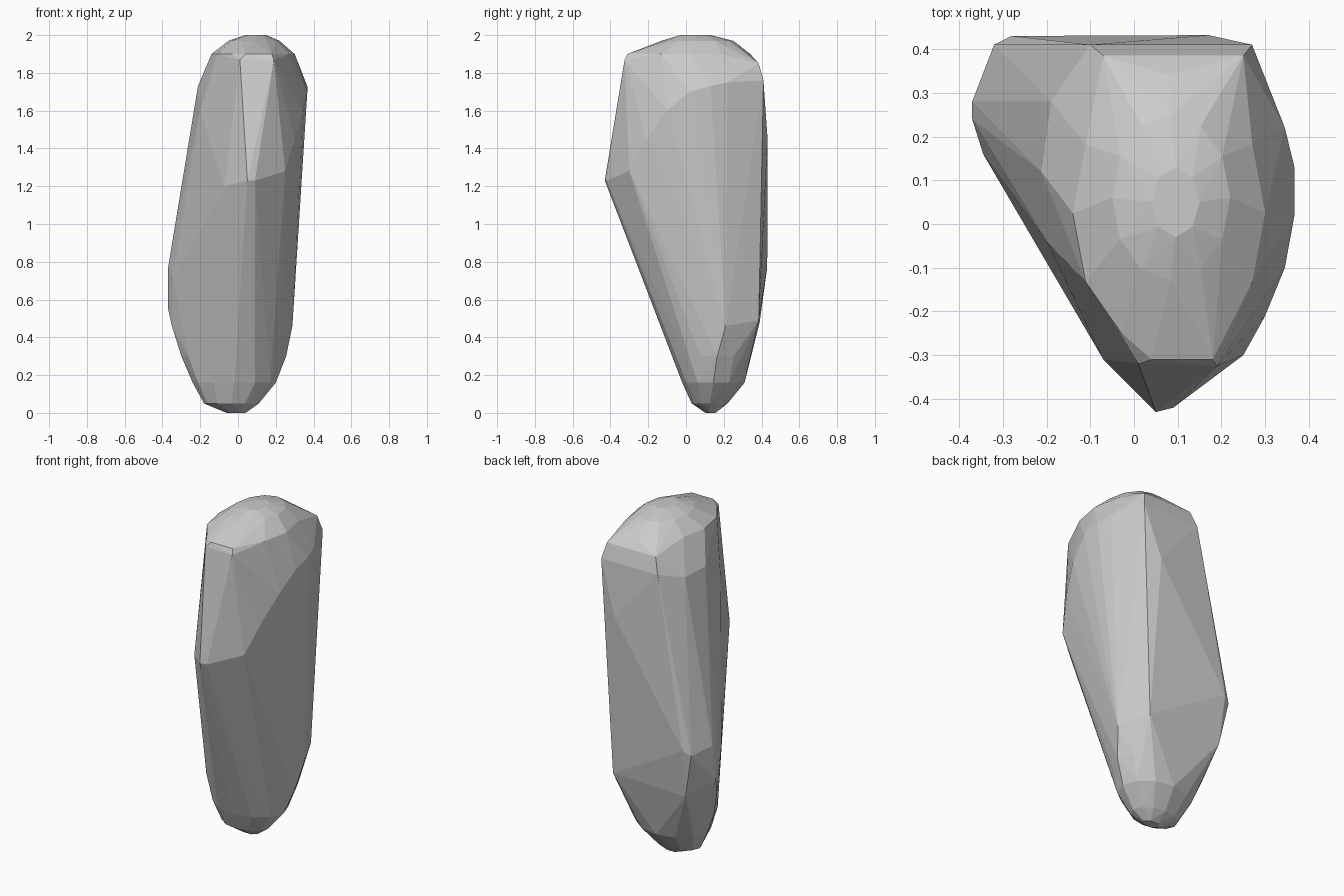
import bpy, bmesh, math

bm = bmesh.new()


def ring(z, x0, x1, y0, y1, n=12):
    """Oval of points filling the given x and y range at height z."""
    for i in range(n):
        a = 2 * math.pi * i / n
        bm.verts.new(((x0 + x1) / 2 + (x1 - x0) / 2 * math.cos(a),
                      (y0 + y1) / 2 + (y1 - y0) / 2 * math.sin(a), z))


# rounded foot
ring(0.00, -0.06, 0.04, 0.10, 0.16, 6)
ring(0.05, -0.18, 0.11, 0.03, 0.22)
ring(0.16, -0.24, 0.20, -0.02, 0.31)
ring(0.30, -0.30, 0.255, -0.01, 0.34)
ring(0.46, -0.35, 0.288, 0.05, 0.37)

# domed top
ring(2.00, 0.04, 0.15, -0.03, 0.13, 8)
ring(1.97, -0.05, 0.22, -0.13, 0.25)
ring(1.90, -0.14, 0.30, -0.29, 0.34)

# corners of the chipped faces
corners = [
    # front tip and the edges running away from it
    (0.05, -0.43, 1.23), (0.09, -0.42, 1.23), (-0.07, -0.31, 1.20),
    (0.25, -0.30, 1.28), (0.30, -0.21, 1.45), (0.345, -0.10, 1.60),
    # right flank
    (0.367, 0.02, 1.70), (0.367, 0.13, 1.73), (0.345, 0.22, 1.75),
    # brow above the tip
    (0.04, -0.31, 1.90), (0.18, -0.31, 1.90), (0.01, -0.32, 1.87), (0.19, -0.325, 1.87),
    # left shoulder
    (-0.20, -0.04, 1.60), (-0.212, 0.12, 1.73), (-0.19, 0.28, 1.72),
    # left bulge
    (-0.37, 0.28, 0.77), (-0.37, 0.24, 0.77), (-0.37, 0.25, 0.55), (-0.345, 0.16, 0.72),
    # flat back
    (-0.07, 0.385, 1.85), (0.25, 0.385, 1.85), (-0.10, 0.41, 1.76), (0.27, 0.41, 1.76),
    (0.17, 0.432, 1.45), (-0.28, 0.43, 0.77), (-0.32, 0.41, 0.74),
    (0.21, 0.385, 0.49), (-0.27, 0.39, 0.48),
]
for c in corners:
    bm.verts.new(c)

# wrap the points into one solid
res = bmesh.ops.convex_hull(bm, input=list(bm.verts))
bmesh.ops.delete(bm, geom=[v for v in bm.verts if not v.link_faces], context='VERTS')
bmesh.ops.dissolve_limit(bm, angle_limit=math.radians(1.5), verts=list(bm.verts), edges=list(bm.edges))
bmesh.ops.recalc_face_normals(bm, faces=list(bm.faces))

mesh = bpy.data.meshes.new("standing_stone")
bm.to_mesh(mesh)
bm.free()
bpy.context.collection.objects.link(bpy.data.objects.new("standing_stone", mesh))
